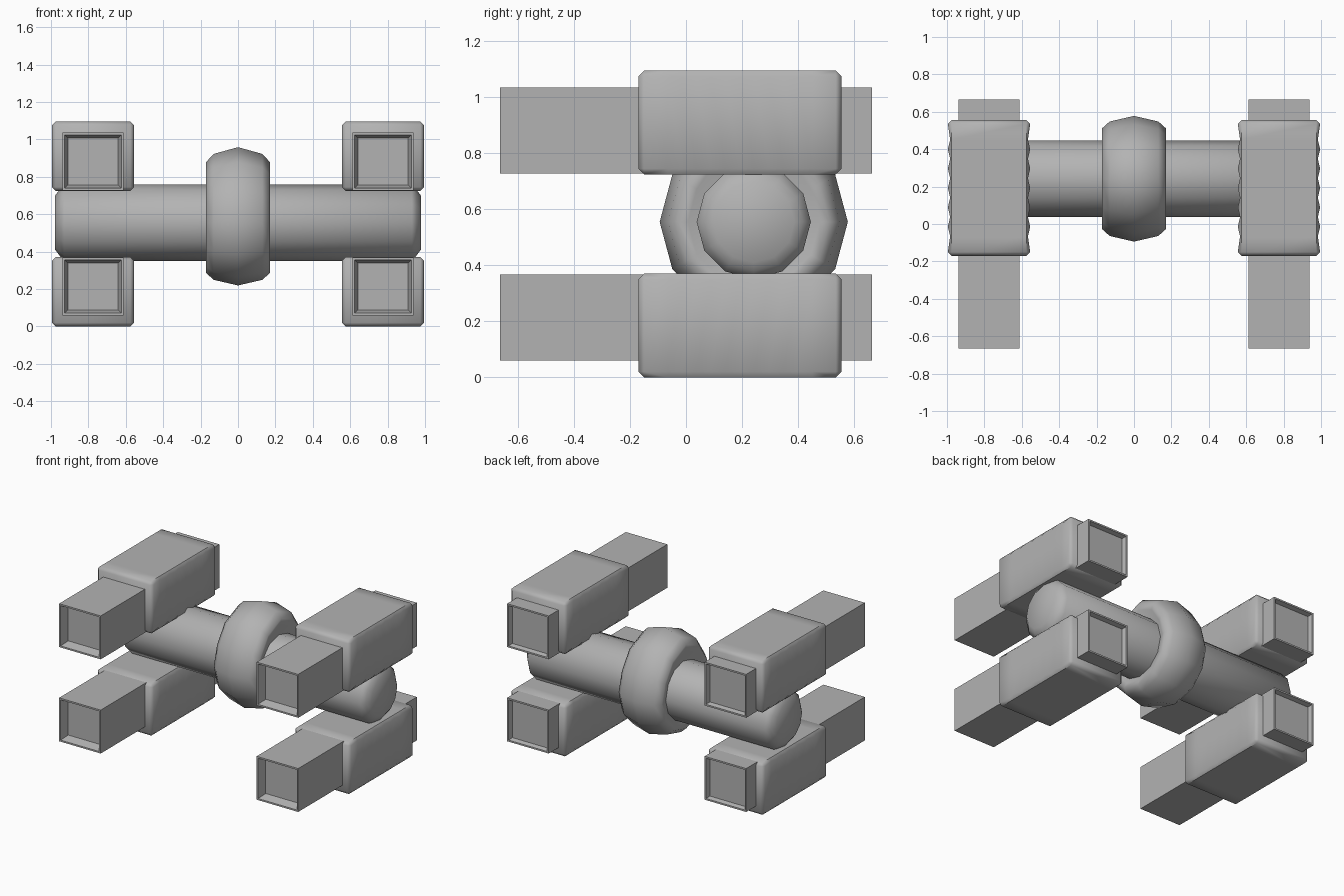
import bpy, bmesh, math
from mathutils import Vector, Matrix

old = bpy.data.objects.get("Cube")
if old:
    bpy.data.objects.remove(old, do_unlink=True)

grey = bpy.data.materials.new("plain_grey")
grey.use_nodes = True
colour = (0.45, 0.45, 0.45, 1)
grey.diffuse_color = colour
grey.node_tree.nodes["Principled BSDF"].inputs["Base Color"].default_value = colour

MID_Z = 0.5475               # height midway between the upper and lower guns
AXLE = Vector((0, 0.242, 0.555))


def finish(bm, name, angle):
    """Turn a bmesh into a named, smooth shaded grey object."""
    bmesh.ops.recalc_face_normals(bm, faces=bm.faces)
    mesh = bpy.data.meshes.new(name)
    bm.to_mesh(mesh)
    bm.free()
    mesh.materials.append(grey)
    obj = bpy.data.objects.new(name, mesh)
    bpy.context.collection.objects.link(obj)
    bpy.ops.object.select_all(action='DESELECT')
    obj.select_set(True)
    bpy.context.view_layer.objects.active = obj
    bpy.ops.object.shade_smooth_by_angle(angle=math.radians(angle))
    return obj


def box(low, high):
    bm = bmesh.new()
    low, high = Vector(low), Vector(high)
    size = Matrix.Diagonal((high - low).to_4d())
    bmesh.ops.create_cube(bm, size=1,
                          matrix=Matrix.Translation((low + high) / 2) @ size)
    return bm


def place(bm, side, level):
    """Move a centred upper part to its side, flipping it for the lower level."""
    for v in bm.verts:
        v.co.x += side * 0.775
        v.co.z = MID_Z + level * v.co.z


def gun_body(name, side, level):
    # Bevelled housing with shallow scallops along both flanks
    half = 0.22
    bm = box((-half, -0.17, 0.1775), (half, 0.555, 0.5475))
    bmesh.ops.bevel(bm, geom=bm.edges[:], offset=0.02, segments=1, affect='EDGES')
    step = 0.725 / 7
    grooves = [-0.17 + step * i for i in range(1, 7)]
    crowns = [g + step / 2 for g in grooves[:-1]]
    for y in grooves + crowns:
        bmesh.ops.bisect_plane(bm, geom=bm.verts[:] + bm.edges[:] + bm.faces[:],
                               plane_co=(0, y, 0), plane_no=(0, 1, 0))
    for v in bm.verts:
        if abs(v.co.x) > half - 0.001 and any(abs(v.co.y - g) < 0.001 for g in grooves):
            v.co.x *= 1 - 0.012 / half
    place(bm, side, level)
    finish(bm, name, 50)


def gun_barrel(name, side, level):
    # Square barrel with a deep muzzle pocket and a shallow pocket at the rear
    bm = box((-0.163, -0.665, 0.18), (0.163, 0.665, 0.488))
    bm.faces.ensure_lookup_table()
    ends = [f for f in bm.faces if abs(f.normal.y) > 0.9]
    for face in ends:
        front = face.normal.y < 0
        inward = 1 if front else -1
        bmesh.ops.inset_region(bm, faces=[face], thickness=0.016)
        bmesh.ops.inset_region(bm, faces=[face], thickness=0.025 if front else 0.012)
        for v in face.verts:
            v.co.y += inward * (0.06 if front else 0.03)
    place(bm, side, level)
    finish(bm, name, 50)


def lathe(name, profile, angle, peak=False):
    """Spin (x, radius) points about the axle line in twelve steps."""
    sides = 12
    bm = bmesh.new()
    rings = []
    for x, r in profile:
        ring = []
        for i in range(sides):
            a = math.tau * i / sides
            up = math.sin(a)
            k = r
            if peak and up > 0.8:            # raised crown on the hub
                k *= 1.2 if up > 0.95 else 1.11
            ring.append(bm.verts.new(AXLE + Vector((x, k * math.cos(a), k * up))))
        rings.append(ring)
    for a, b in zip(rings, rings[1:]):
        for i in range(sides):
            j = (i + 1) % sides
            bm.faces.new((a[i], a[j], b[j], b[i]))
    bm.faces.new(rings[0])
    bm.faces.new(rings[-1])
    finish(bm, name, angle)


def both_ways(half):
    """Mirror a half profile that runs outward from the middle."""
    return [(-x, r) for x, r in reversed(half)] + [p for p in half if p[0] > 0]


# Cross axle with chamfered ends
lathe("axle", both_ways([(0.93, 0.204), (0.955, 0.175), (0.978, 0.145)]), 50)

# Rounded hub around the middle of the axle
lathe("hub", both_ways([(0, 0.336), (0.13, 0.306), (0.17, 0.27),
                        (0.165, 0.235), (0.15, 0.195)]), 75, peak=True)

# Four guns: left and right, upper and lower
for side, side_name in ((1, "left"), (-1, "right")):
    for level, level_name in ((1, "upper"), (-1, "lower")):
        gun_body(f"{level_name}_{side_name}_gun_body", side, level)
        gun_barrel(f"{level_name}_{side_name}_gun_barrel", side, level)
